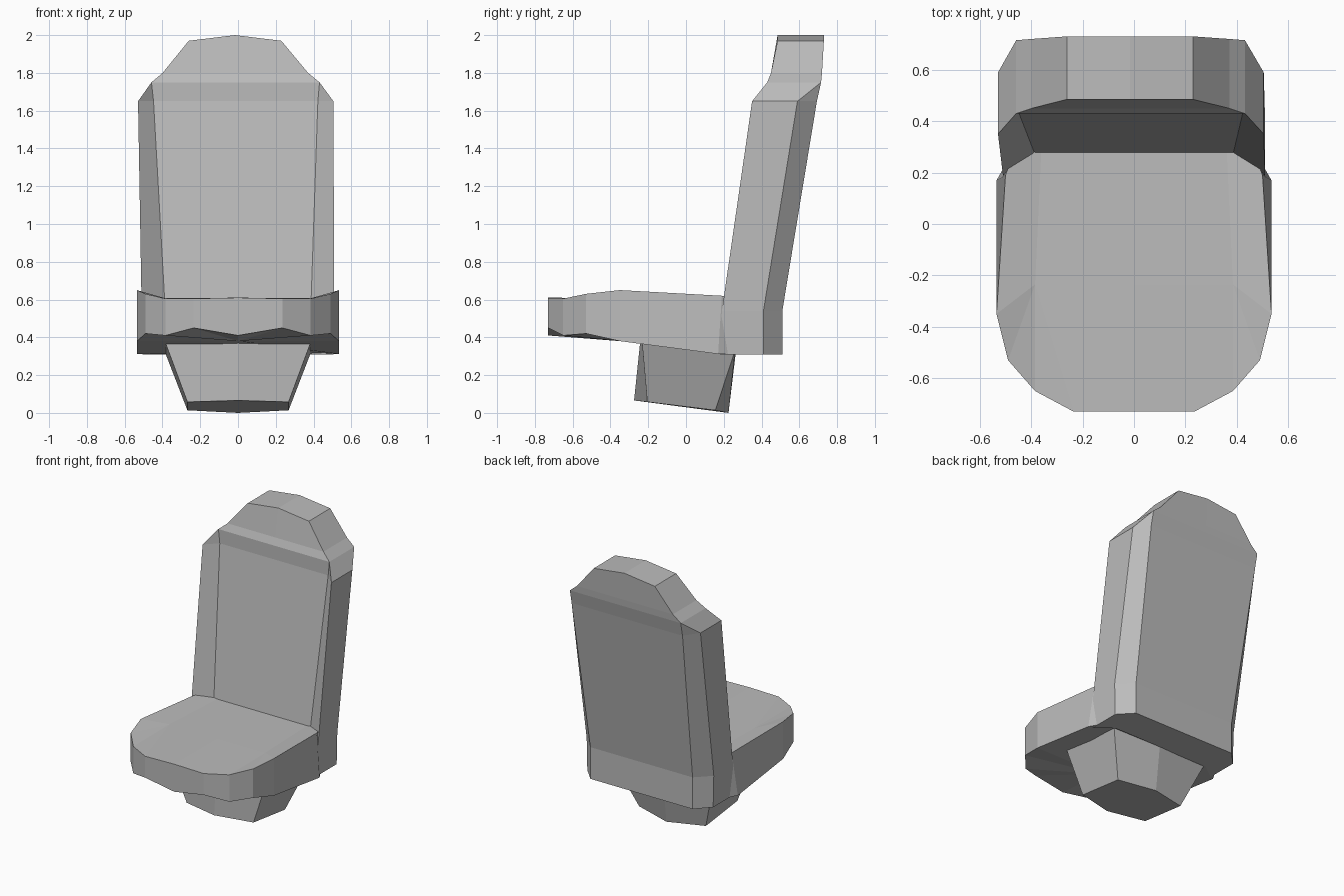
import bpy, bmesh

grey = bpy.data.materials.new("warm_grey")
grey.diffuse_color = (0.5, 0.5, 0.5, 1.0)


def build(name, verts, faces, lean=0.0):
    """Mesh from a right half, mirrored across x = 0 and welded."""
    bm = bmesh.new()
    for side in (1, -1):
        vs = [bm.verts.new((side * x, y, z)) for x, y, z in verts]
        for f in faces:
            bm.faces.new([vs[i] for i in f])
    bmesh.ops.remove_doubles(bm, verts=bm.verts, dist=0.0005)
    bmesh.ops.recalc_face_normals(bm, faces=bm.faces)
    for v in bm.verts:
        v.co.x -= lean * max(0.0, v.co.z - 0.54)
    me = bpy.data.meshes.new(name)
    bm.to_mesh(me)
    bm.free()
    me.materials.append(grey)
    ob = bpy.data.objects.new(name, me)
    bpy.context.collection.objects.link(ob)
    return ob


def bridge(a, b, n):
    """Quads between two open rows of n vertices starting at a and b."""
    return [(a + i, a + i + 1, b + i + 1, b + i) for i in range(n - 1)]


# Backrest: stacked sections
# z, outer x, outer front y, inner x, inner front y, side rear y, rear x, rear y
sections = [
    (0.31, 0.505, 0.18, 0.385, 0.27, 0.41, 0.41, 0.51),
    (0.54, 0.510, 0.19, 0.385, 0.27, 0.41, 0.41, 0.51),
    (1.65, 0.517, 0.35, 0.435, 0.43, 0.59, 0.445, 0.693),
    (1.75, 0.445, 0.43, 0.445, 0.43, 0.715, 0.445, 0.715),
    (1.80, 0.385, 0.45, 0.385, 0.45, 0.72, 0.385, 0.72),
    (1.97, 0.245, 0.485, 0.245, 0.485, 0.73, 0.245, 0.73),
]
verts, faces = [], []
for k, (z, xo, yo, xi, yi, ys, xb, yb) in enumerate(sections):
    zc = 2.0 if z == 1.97 else z
    verts += [(0, yi, zc), (xi, yi, z), (xo, yo, z),
              (xo, ys, z), (xb, yb, z), (0, yb, zc)]
    if k:
        faces += bridge(6 * (k - 1), 6 * k, 6)
last = 6 * (len(sections) - 1)
faces += [tuple(range(6)), (last, last + 1, last + 4, last + 5)]
build("backrest", verts, faces, lean=0.011)

# Seat cushion: upper and lower rims, dished top, folded underside
top = [(0, -0.73, 0.61), (0.235, -0.73, 0.605), (0.385, -0.65, 0.605),
       (0.49, -0.53, 0.63), (0.535, -0.35, 0.65), (0.50, 0.19, 0.62),
       (0.46, 0.30, 0.615), (0, 0.30, 0.60)]
low = [(0, -0.73, 0.41), (0.235, -0.73, 0.45), (0.385, -0.65, 0.41),
       (0.49, -0.53, 0.42), (0.535, -0.35, 0.38), (0.535, 0.17, 0.312),
       (0.46, 0.30, 0.312), (0, 0.30, 0.312)]
dish = [(0, -0.235, 0.607), (0.385, -0.235, 0.607), (0.36, 0.30, 0.60)]
verts = top + low + dish + [(0, -0.35, 0.38)]
faces = bridge(0, 8, 8)
faces += [(0, 1, 17, 16), (1, 2, 17), (2, 3, 17), (3, 4, 17),
          (4, 5, 6, 18, 17), (16, 17, 18, 7)]
faces += [(8 + i, 9 + i, 19) for i in range(4)]
faces += [(12, 13, 14, 15, 19)]
build("seat_cushion", verts, faces)

# Pedestal: tapered six-sided foot
verts = [(0, -0.24, 0.40), (0.395, -0.235, 0.40), (0.39, 0.26, 0.33), (0, 0.265, 0.33),
         (0, -0.275, 0.066), (0.268, -0.205, 0.058), (0.268, 0.155, 0.014), (0, 0.225, 0.0)]
faces = bridge(0, 4, 4) + [(0, 1, 2, 3), (4, 5, 6, 7)]
build("pedestal", verts, faces)
